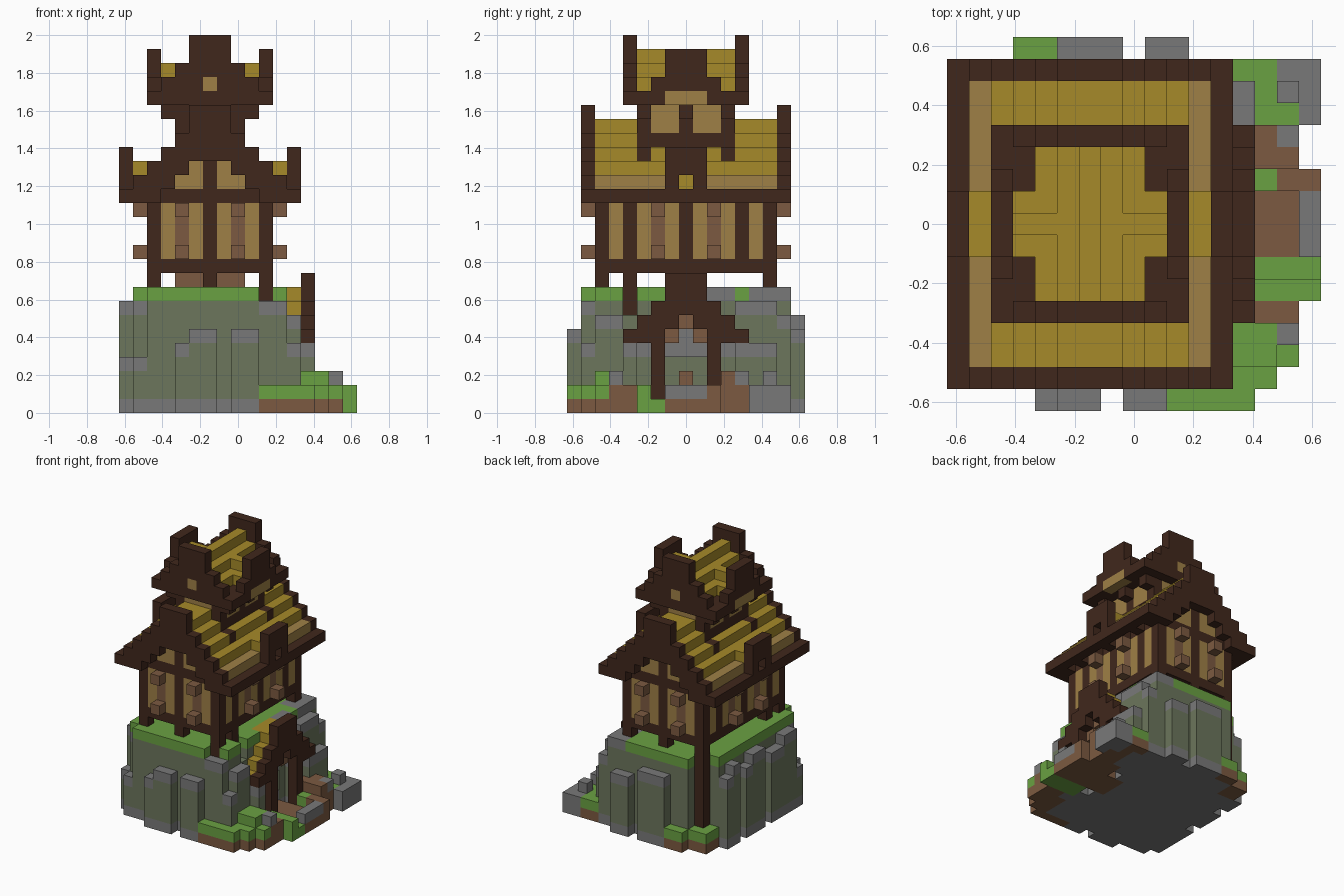
import bpy, bmesh
from mathutils import Vector

if "Cube" in bpy.data.objects:
    bpy.data.objects.remove(bpy.data.objects["Cube"])

V = 2 / 27  # block size
COLOURS = {
    "dark_timber": (64, 39, 28), "thatch": (166, 138, 41), "plaster": (159, 128, 70),
    "brown_wood": (124, 90, 65), "grass": (106, 161, 66), "stone": (121, 121, 121),
    "mossy_stone": (108, 118, 92),
}
DARK, THATCH, PLASTER, BROWN, GRASS, STONE, MOSS = range(7)


def linear(c):
    c /= 255
    return c / 12.92 if c < 0.04 else ((c + 0.055) / 1.055) ** 2.4


materials = []
for name, rgb in COLOURS.items():
    m = bpy.data.materials.new(name)
    m.use_nodes = True
    col = [linear(c) for c in rgb] + [1]
    m.diffuse_color = col
    bsdf = m.node_tree.nodes["Principled BSDF"]
    bsdf.inputs["Base Color"].default_value = col
    bsdf.inputs["Roughness"].default_value = 0.9
    materials.append(m)

cells = {}  # block position -> (part, colour)


def fill(part, colour, x, y, z):
    """Fill blocks; each axis is one index or an inclusive pair. None clears."""
    spans = [range(a, a + 1) if isinstance(a, int) else range(a[0], a[1] + 1) for a in (x, y, z)]
    for i in spans[0]:
        for j in spans[1]:
            for k in spans[2]:
                if colour is None:
                    cells.pop((i, j, k), None)
                else:
                    cells[i, j, k] = (part, colour)


def mirror_x(part, colour, x, y, z):
    a, b = (x, x) if isinstance(x, int) else x
    fill(part, colour, (a, b), y, z)
    fill(part, colour, (12 - b, 12 - a), y, z)


def mirror_y(part, colour, x, y, z):
    a, b = (y, y) if isinstance(y, int) else y
    fill(part, colour, x, (a, b), z)
    fill(part, colour, x, (16 - b, 16 - a), z)


def pillar(x, y, h):
    fill("rock", MOSS, x, y, (0, h - 1))
    fill("rock", STONE, x, y, 0)
    fill("rock", STONE, x, y, h - 1)


def ground(x, y, h, top, under=BROWN):
    fill("ground", under, x, y, (0, h - 1))
    fill("ground", top, x, y, h - 1)


# Rock core with a grass top
fill("rock", MOSS, (1, 11), (1, 15), (0, 7))
fill("rock", STONE, (1, 11), (1, 15), 0)
fill("rock", GRASS, (1, 11), (1, 15), 8)
fill("rock", STONE, (10, 11), (13, 15), 8)
fill("rock", STONE, 11, (10, 11), 8)
fill("rock", STONE, (10, 11), 1, 7)
fill("rock", STONE, 1, 2, 7)
fill("rock", None, (10, 11), 1, 8)
fill("rock", None, (10, 11), 4, (7, 8))
fill("rock", None, 1, 1, (0, 8))

# Stone pillars around the core
for j, h in enumerate((4, 8, 8, 7, 7, 0, 8, 8, 7, 0, 8, 7)):
    if h:
        pillar(0, j + 2, h)
pillar(1, 1, 4)
for x, h in ((4, 5), ((5, 6), 6), ((8, 9), 6)):
    pillar(x, 0, h)
for x, h in (((5, 7), 7), ((9, 10), 6)):
    pillar(x, 16, h)
pillar(12, 1, 5)
pillar(12, (2, 3), 7)
pillar(12, (4, 5), 5)
pillar(12, 11, 5)
pillar(12, (12, 13), 8)
pillar(12, 14, 8)
pillar(12, 15, 7)
pillar(13, 4, 5)
pillar(13, (12, 14), 5)

# Cut corner with low grass
fill("rock", None, (0, 2), (14, 16), (0, 8))
ground((1, 2), (14, 15), 2, GRASS)
ground((3, 4), 16, 2, GRASS)

# Low ground on the entrance side
ground((10, 13), 0, 2, GRASS)
ground((13, 14), 1, 2, GRASS)
ground((13, 14), (2, 3), 3, GRASS)
ground(15, 2, 2, GRASS)
ground(15, 3, 3, STONE)
ground((14, 15), 4, 2, BROWN)
ground((13, 16), 5, 1, GRASS)
ground((14, 16), 5, 2, GRASS, GRASS)
ground((13, 16), 6, 1, GRASS)
ground((11, 15), (7, 9), 1, BROWN)
ground(16, (7, 9), 2, STONE)
ground((13, 16), 10, 1, BROWN)
ground(14, 10, 2, GRASS)
ground((15, 16), 10, 2, BROWN)
ground(13, 11, 3, BROWN)
ground((14, 15), (11, 12), 3, BROWN)
ground(15, 12, 3, STONE)
ground((14, 15), 13, 2, GRASS)
ground(14, 14, 2, GRASS)
ground((13, 14), 15, 2, GRASS)
ground((15, 16), (14, 15), 2, STONE, STONE)
ground(16, 13, 2, STONE, STONE)
ground(15, 14, 3, STONE, STONE)

# Doorway recess with a step
fill("rock", None, 11, (7, 9), (1, 3))
fill("rock", STONE, 11, (7, 9), 4)
fill("doorstep", STONE, 11, (7, 9), 1)
fill("doorstep", BROWN, 11, 8, 2)

# Porch: stepped thatch, gable board and posts
for n in range(4):
    fill("porch_roof", THATCH, (11, 12), (4 + n, 12 - n), 5 + n)
    fill("porch_gable", DARK, 13, (4 + n, 12 - n), 5 + n)
fill("porch_gable", DARK, 13, (7, 9), 9)
fill("porch_gable", None, (12, 13), (7, 9), 5)
fill("porch_gable", None, 13, 8, 6)
mirror_y("porch_infill", BROWN, 12, 7, 5)
fill("porch_infill", STONE, 11, 8, 5)
fill("porch_infill", BROWN, 12, 8, 6)
mirror_y("porch_post", DARK, 13, 6, (1, 4))

# House feet and floor
fill("foundation", BROWN, (4, 8), (7, 9), 9)
for i in (2, 6, 10):
    mirror_y("foot_post", DARK, i, 2, 9)
fill("foot_post", DARK, 2, 4, 9)
fill("foot_post", DARK, 10, 2, 8)
fill("foot_post", DARK, 10, 4, (7, 9))
fill("corner_post", DARK, 2, 14, (2, 9))
fill("floor_beam", DARK, (2, 10), (2, 14), 10)

# Half-timbered walls: plaster, wood panels, posts and beam ends
fill("house_walls", PLASTER, (2, 10), (2, 14), (11, 14))
for i in (4, 8):
    mirror_y("house_walls", BROWN, i, 2, (11, 14))
    for k in (11, 14):
        mirror_y("beam_end", BROWN, i, 1, k)
for j in (6, 10):
    mirror_x("house_walls", BROWN, 2, j, (11, 14))
    for k in (11, 14):
        mirror_x("beam_end", BROWN, 1, j, k)
for i in (2, 6, 10):
    mirror_y("wall_post", DARK, i, 2, (11, 14))
for j in (2, 4, 8, 12, 14):
    mirror_x("wall_post", DARK, 2, j, (11, 14))

# Main roof: eaves with rafters, stepped thatch, recessed gable walls
fill("eaves", DARK, (0, 12), (1, 15), 15)
mirror_y("eaves", None, (3, 9), 1, 15)
for j in range(3, 14, 2):
    mirror_x("eaves", None, 1, j, 15)
fill("lower_roof", PLASTER, (1, 11), (2, 14), 16)
for n in range(2, 6):
    fill("lower_roof", THATCH, (n, 12 - n), (2, 14), 15 + n)
mirror_y("gable_wall", PLASTER, (4, 8), 2, (16, 17))
mirror_y("gable_wall", DARK, 6, 2, (16, 17))

# Stepped gable boards
for n in range(1, 6):
    mirror_y("gable_board", DARK, (n, 12 - n), 1, 15 + n)
mirror_y("gable_board", DARK, (5, 7), 1, 21)
mirror_y("gable_board", None, (4, 8), 1, 16)
mirror_y("gable_board", None, (5, 7), 1, 17)

# Side dormers of the main roof
mirror_x("dormer_roof", THATCH, (1, 4), (7, 9), (16, 17))
mirror_x("dormer_board", DARK, 0, (7, 9), (16, 18))
mirror_x("dormer_board", None, 0, 8, 16)

# Upper tower with plaster panels
fill("tower", DARK, (4, 8), (5, 11), (18, 21))
for y in ((6, 7), (9, 10)):
    mirror_x("tower", PLASTER, 4, y, (20, 21))
mirror_y("tower", PLASTER, (5, 7), 5, (19, 21))
for j in (5, 11):
    mirror_x("tower_base", DARK, 3, j, 18)
for j in (5, 8, 11):
    mirror_x("tower_bracket", DARK, 3, j, 21)

# Upper roof with gables and dormers
fill("upper_eaves", DARK, (2, 10), (4, 12), 22)
mirror_x("upper_eaves", PLASTER, 2, (7, 9), 22)
for n in range(3):
    fill("upper_roof", THATCH, (4 + n, 8 - n), (5, 11), 23 + n)
fill("upper_dormer_roof", THATCH, (3, 9), (7, 9), 23)
fill("upper_dormer_roof", THATCH, (3, 9), 8, 24)
mirror_x("upper_dormer_board", DARK, 2, (6, 10), 23)
mirror_x("upper_dormer_board", DARK, 2, (7, 9), (24, 25))
for n, k in ((3, 23), (4, 24), (5, 25), (5, 26)):
    mirror_y("upper_gable", DARK, (n, 12 - n), 4, k)
mirror_y("upper_gable", PLASTER, 6, 4, 23)

# Turn the exposed block sides into one mesh per part
parts = {}
for pos, (part, colour) in cells.items():
    parts.setdefault(part, []).append((pos, colour))
for part, blocks in parts.items():
    bm = bmesh.new()
    for pos, colour in blocks:
        for axis in range(3):
            for side in (0, 1):
                near = list(pos)
                near[axis] += 2 * side - 1
                if tuple(near) in cells:
                    continue
                u, w = Vector(), Vector()
                u[(axis + 1) % 3] = w[(axis + 2) % 3] = 1
                o = Vector(pos) - Vector((8.5, 8.5, 0))
                o[axis] += side
                quad = [o, o + u, o + u + w, o + w]
                if not side:
                    quad.reverse()
                face = bm.faces.new([bm.verts.new(p * V) for p in quad])
                face.material_index = colour
    bmesh.ops.remove_doubles(bm, verts=bm.verts, dist=V / 100)
    mesh = bpy.data.meshes.new(part)
    bm.to_mesh(mesh)
    bm.free()
    for m in materials:
        mesh.materials.append(m)
    bpy.context.collection.objects.link(bpy.data.objects.new(part, mesh))
